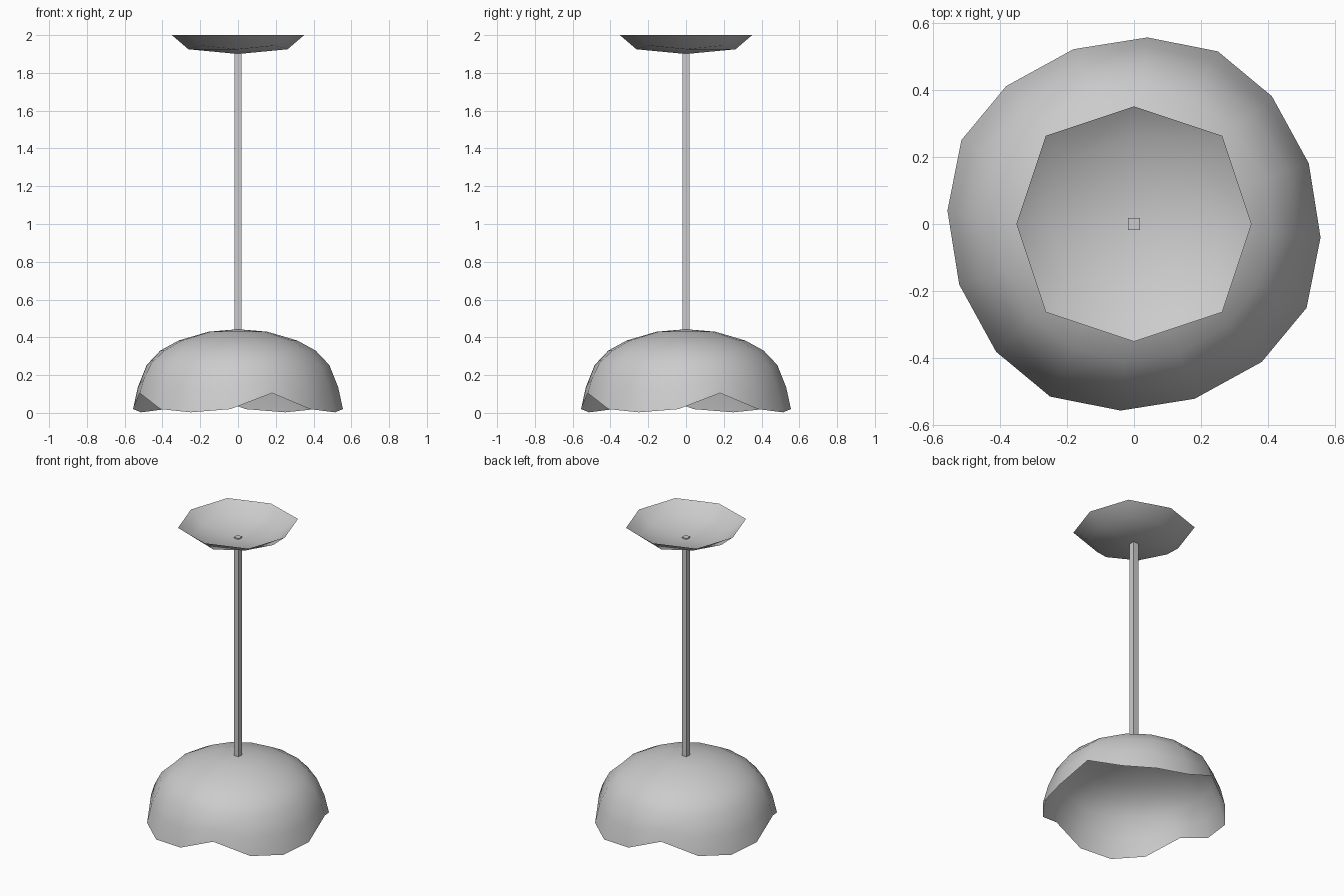
import bpy, bmesh, math

if "Cube" in bpy.data.objects:
    bpy.data.objects.remove(bpy.data.objects["Cube"])


def finish(bm, name, smooth=True):
    bmesh.ops.recalc_face_normals(bm, faces=bm.faces)
    mesh = bpy.data.meshes.new(name)
    bm.to_mesh(mesh)
    bm.free()
    for p in mesh.polygons:
        p.use_smooth = smooth
    obj = bpy.data.objects.new(name, mesh)
    bpy.context.collection.objects.link(obj)
    return obj


# ceiling canopy: lower half of a rounded, once-divided cube, open on top
bm = bmesh.new()
bmesh.ops.create_cube(bm, size=2)
bmesh.ops.subdivide_edges(bm, edges=bm.edges[:], cuts=1, use_grid_fill=True)
for v in bm.verts:
    v.co *= {1: 1.0, 2: 0.75, 3: 0.5556}[sum(abs(c) > 0.1 for c in v.co)]
bmesh.ops.delete(bm, geom=[v for v in bm.verts if v.co.z > 0.1], context='VERTS')
bmesh.ops.delete(bm, geom=[e for e in bm.edges if not e.link_faces], context='EDGES')
for v in bm.verts:
    v.co = (v.co.x * 0.35, v.co.y * 0.35, 2 + v.co.z * 0.1)
finish(bm, "ceiling_canopy")

# square hanging rod
bm = bmesh.new()
bmesh.ops.create_cube(bm, size=1)
for v in bm.verts:
    v.co = (v.co.x * 0.037, v.co.y * 0.037, 1.165 + v.co.z * 1.49)
finish(bm, "hanging_rod", smooth=False)

# open shade: 16-sided dome with a wavy rim repeating every quarter turn
# rim steps: angle in degrees, radius factor, height
quarter = [(-4.1, 1.0, 0.02), (19.1, 0.989, 0.105), (42.8, 1.005, 0.02), (64.1, 1.026, 0.003)]
# rings: radius, height, share of the rim wave
rings = [(0.557, 0.0, 1.0), (0.532, 0.125, 0.5), (0.485, 0.25, 0.15),
         (0.412, 0.33, 0.0), (0.315, 0.383, 0.0), (0.155, 0.43, 0.0)]
bm = bmesh.new()
loops = []
for r, z, wave in rings:
    loop = []
    for k in range(16):
        deg, f, dz = quarter[k % 4]
        a = math.radians(deg + 90 * (k // 4))
        rr = r * (1 + (f - 1) * wave)
        loop.append(bm.verts.new((rr * math.cos(a), rr * math.sin(a), z + dz * wave)))
    loops.append(loop)
apex = bm.verts.new((0, 0, 0.443))
for k in range(16):
    n = (k + 1) % 16
    for a, b in zip(loops, loops[1:]):
        bm.faces.new((a[k], a[n], b[n], b[k]))
    bm.faces.new((loops[-1][k], loops[-1][n], apex))
finish(bm, "lamp_shade")
